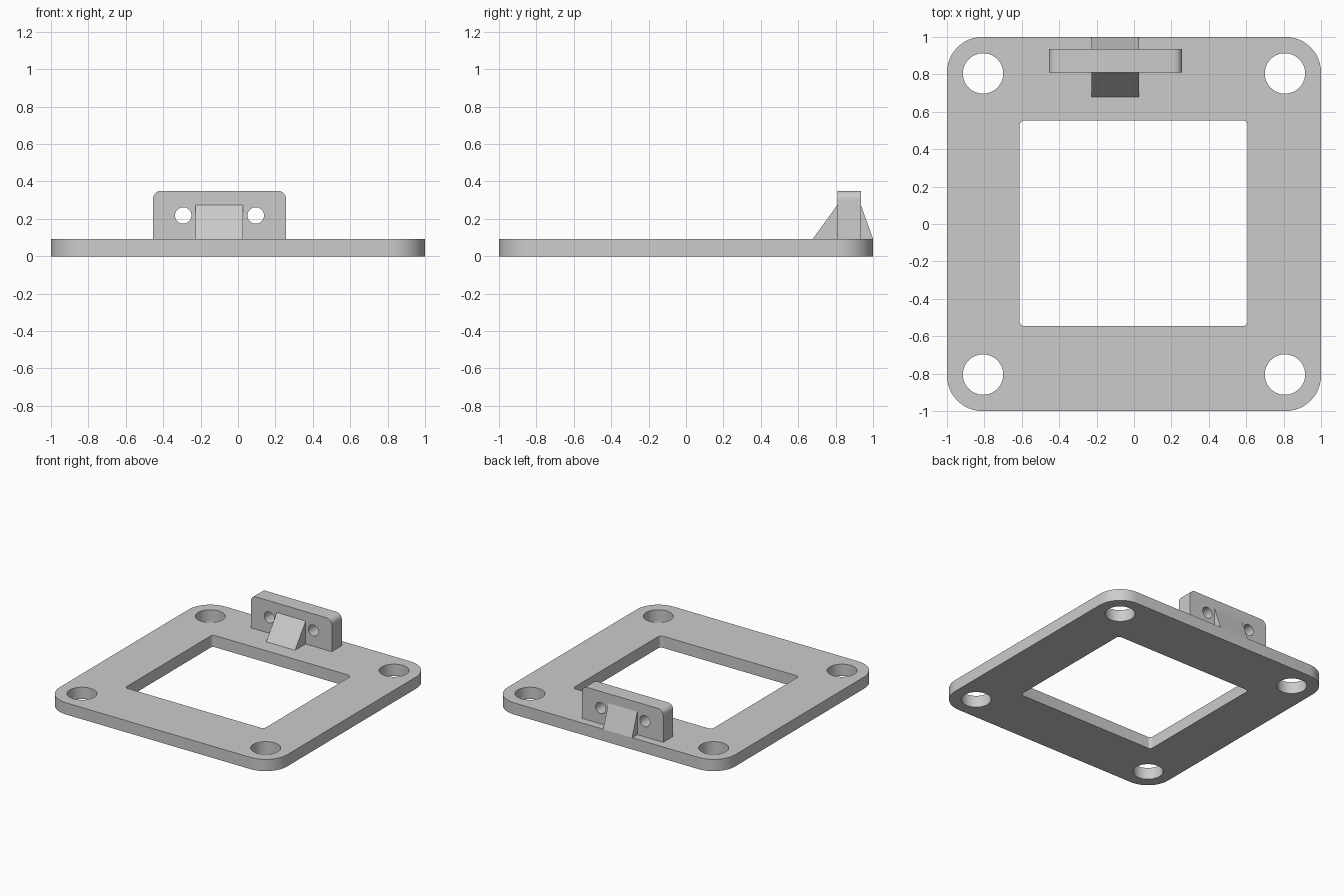
import bpy
from math import sin, cos, pi, radians
from mathutils import Matrix, Vector

cube = bpy.data.objects.get("Cube")
if cube:
    bpy.data.objects.remove(cube, do_unlink=True)

grey = bpy.data.materials.new("plain grey")
grey.use_nodes = True
colour = (0.6, 0.6, 0.6, 1)
grey.diffuse_color = colour
grey.node_tree.nodes["Principled BSDF"].inputs["Base Color"].default_value = colour


def circle(x, y, r, n=48):
    return [(x + r * cos(2 * pi * i / n), y + r * sin(2 * pi * i / n)) for i in range(n)]


def rounded_rect(x0, x1, y0, y1, radii, steps=12):
    """Outline with one radius per corner: top right, top left, bottom left, bottom right."""
    corners = [(x1, y1, -1, -1), (x0, y1, 1, -1), (x0, y0, 1, 1), (x1, y0, -1, 1)]
    points = []
    for k, ((x, y, sx, sy), r) in enumerate(zip(corners, radii)):
        if r == 0:
            points.append((x, y))
            continue
        for i in range(steps + 1):
            a = (k + i / steps) * pi / 2
            points.append((x + sx * r + r * cos(a), y + sy * r + r * sin(a)))
    return points


def extrude(name, loops, depth, matrix):
    """Fill the first loop, with the others as holes, and give it thickness."""
    curve = bpy.data.curves.new(name, "CURVE")
    curve.dimensions = "2D"
    curve.fill_mode = "BOTH"
    curve.extrude = depth / 2
    for loop in loops:
        spline = curve.splines.new("POLY")
        spline.points.add(len(loop) - 1)
        for point, (x, y) in zip(spline.points, loop):
            point.co = (x, y, 0, 1)
        spline.use_cyclic_u = True
    obj = bpy.data.objects.new(name, curve)
    bpy.context.collection.objects.link(obj)
    bpy.ops.object.select_all(action="DESELECT")
    obj.select_set(True)
    bpy.context.view_layer.objects.active = obj
    bpy.ops.object.convert(target="MESH")
    obj = bpy.context.object
    obj.name = name
    bpy.ops.object.mode_set(mode="EDIT")
    bpy.ops.mesh.select_all(action="SELECT")
    bpy.ops.mesh.remove_doubles(threshold=0.0001)
    bpy.ops.mesh.normals_make_consistent(inside=False)
    bpy.ops.object.mode_set(mode="OBJECT")
    obj.data.transform(matrix)
    obj.data.materials.clear()
    obj.data.materials.append(grey)
    bpy.ops.object.shade_smooth_by_angle(angle=radians(30))
    return obj


top = 0.093
bracket_front, bracket_back = 0.81, 0.935

# Square base plate with a window and four mounting holes
outline = rounded_rect(-1, 1, -1, 1, [0.19] * 4)
window = rounded_rect(-0.612, 0.608, -0.545, 0.553, [0.025] * 4, 6)
holes = [circle(sx * 0.807, sy * 0.805, 0.108) for sx in (-1, 1) for sy in (-1, 1)]
extrude("base_plate", [outline, window] + holes, top, Matrix.Translation((0, 0, top / 2)))

# Upright bracket with two screw holes
outline = rounded_rect(-0.455, 0.257, top, 0.35, [0.045, 0.045, 0, 0])
holes = [circle(x, 0.218, 0.044, 32) for x in (-0.293, 0.095)]
middle = (bracket_front + bracket_back) / 2
extrude("upright_bracket", [outline] + holes, bracket_back - bracket_front,
        Matrix.Translation((0, middle, 0)) @ Matrix.Rotation(pi / 2, 4, "X"))

# Sloping supports in front of and behind the bracket
to_side = Matrix((Vector((0, 0, 1, -0.1)), Vector((1, 0, 0, 0)),
                  Vector((0, 1, 0, 0)), Vector((0, 0, 0, 1))))
for name, foot, wall in (("front_support", 0.678, bracket_front),
                         ("back_support", 1.0, bracket_back)):
    extrude(name, [[(foot, top), (wall, top), (wall, 0.275)]], 0.254, to_side)
